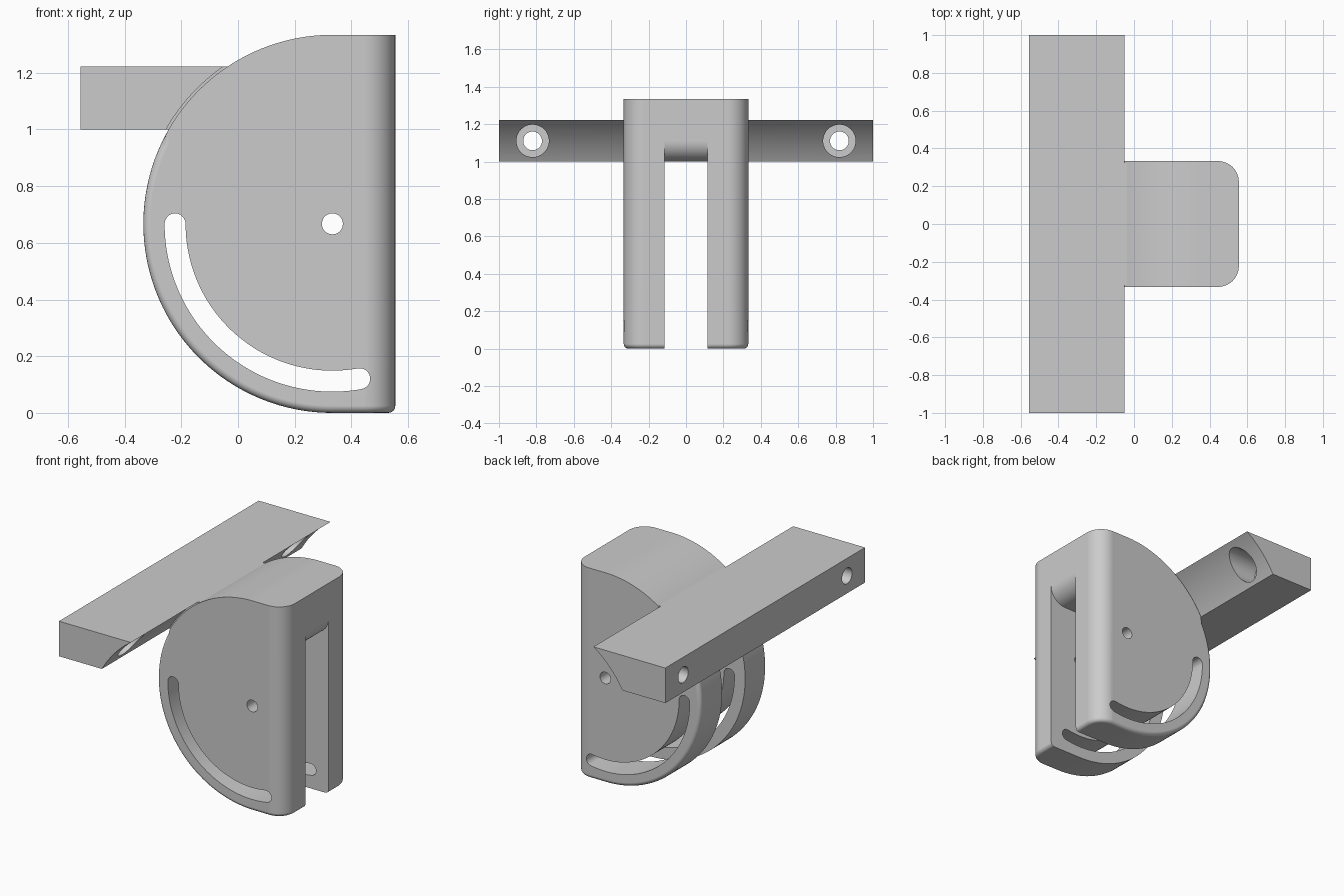
import bpy, bmesh, math

cube = bpy.data.objects.get("Cube")
if cube:
    bpy.data.objects.remove(cube, do_unlink=True)

PIVOT_X, PIVOT_Z, RADIUS = 0.333, 0.667, 0.667
BACK_X, HALF_WIDTH, SHELF_Z, BAR_TOP = 0.555, 0.333, 1.0, 1.222

grey = bpy.data.materials.new("plain grey")
grey.use_nodes = True
grey.diffuse_color = (0.6, 0.6, 0.6, 1)
grey.node_tree.nodes["Principled BSDF"].inputs["Base Color"].default_value = (0.6, 0.6, 0.6, 1)


def arc(cx, cz, r, start, end, steps):
    """Points of an arc in the x-z plane, angles in degrees."""
    angles = [math.radians(start + (end - start) * i / steps) for i in range(steps + 1)]
    return [(cx + r * math.cos(a), cz + r * math.sin(a)) for a in angles]


def extrude(name, profile, y0, y1):
    """Prism from an x-z profile, running from y0 to y1."""
    bm = bmesh.new()
    face = bm.faces.new([bm.verts.new((x, y0, z)) for x, z in profile])
    geom = bmesh.ops.extrude_face_region(bm, geom=[face])["geom"]
    verts = [v for v in geom if isinstance(v, bmesh.types.BMVert)]
    bmesh.ops.translate(bm, verts=verts, vec=(0, y1 - y0, 0))
    bmesh.ops.recalc_face_normals(bm, faces=bm.faces)
    return finish(name, bm)


def finish(name, bm):
    mesh = bpy.data.meshes.new(name)
    bm.to_mesh(mesh)
    bm.free()
    mesh.materials.append(grey)
    obj = bpy.data.objects.new(name, mesh)
    bpy.context.collection.objects.link(obj)
    return obj


def activate(obj):
    bpy.ops.object.select_all(action='DESELECT')
    obj.select_set(True)
    bpy.context.view_layer.objects.active = obj


def combine(obj, other, operation='DIFFERENCE'):
    activate(obj)
    mod = obj.modifiers.new("combine", 'BOOLEAN')
    mod.object, mod.operation, mod.solver = other, operation, 'EXACT'
    bpy.ops.object.modifier_apply(modifier=mod.name)
    bpy.data.objects.remove(other, do_unlink=True)


def bore(obj, r, x0, x1, y, z):
    """Drill a round hole along x."""
    bpy.ops.mesh.primitive_cylinder_add(vertices=40, radius=r, depth=x1 - x0,
                                        location=((x0 + x1) / 2, y, z),
                                        rotation=(0, math.pi / 2, 0))
    combine(obj, bpy.context.object)


def smooth(obj):
    activate(obj)
    bpy.ops.object.shade_smooth_by_angle(angle=math.radians(30))
    mod = obj.modifiers.new("flat caps", 'WEIGHTED_NORMAL')
    mod.keep_sharp = True


# Housing: half disc with a straight back
housing = extrude("housing", [(BACK_X, 0), (BACK_X, 2 * RADIUS)]
                  + arc(PIVOT_X, PIVOT_Z, RADIUS, 90, 270, 90), -HALF_WIDTH, HALF_WIDTH)

# Round the upright back corners, then the lower rim
bm = bmesh.new()
bm.from_mesh(housing.data)
corners = [e for e in bm.edges if all(v.co.x > BACK_X - 0.01 for v in e.verts)
           and abs(e.verts[0].co.z - e.verts[1].co.z) > 1]
bmesh.ops.bevel(bm, geom=corners, offset=0.11, segments=12, profile=0.5, affect='EDGES')
rim = [e for e in bm.edges if all(v.co.z < SHELF_Z for v in e.verts)
       and e.calc_face_angle(0) > 1]
bmesh.ops.bevel(bm, geom=rim, offset=0.025, segments=4, profile=0.5, affect='EDGES')
bm.to_mesh(housing.data)
bm.free()

# Central gap with a rounded lip at the back
gap = [(-1, -1), (1, -1), (1, 1.11)] + arc(0.445, 1.11, 0.11, 0, -90, 12) + [(-1, SHELF_Z)]
combine(housing, extrude("gap_cutter", gap, -0.115, 0.115))

# Pivot hole and curved adjustment slot
combine(housing, extrude("pivot_cutter", arc(PIVOT_X, PIVOT_Z, 0.037, 0, 350, 35), -1, 1))
slot_r, slot_w, slot_end = 0.555, 0.037, 280
end = math.radians(slot_end)
slot = arc(PIVOT_X, PIVOT_Z, slot_r + slot_w, 180, slot_end, 50)
slot += arc(PIVOT_X + slot_r * math.cos(end), PIVOT_Z + slot_r * math.sin(end),
            slot_w, slot_end, slot_end + 180, 12)[1:-1]
slot += arc(PIVOT_X, PIVOT_Z, slot_r - slot_w, slot_end, 180, 50)
slot += arc(PIVOT_X - slot_r, PIVOT_Z, slot_w, 0, 180, 12)[1:-1]
combine(housing, extrude("slot_cutter", slot, -1, 1))
smooth(housing)


def bar_profile(r):
    """Bar section whose inner side follows a circle about the pivot."""
    low, high = (180 - math.degrees(math.asin((z - PIVOT_Z) / r)) for z in (SHELF_Z, BAR_TOP))
    return [(-BACK_X, BAR_TOP), (-BACK_X, SHELF_Z)] + arc(PIVOT_X, PIVOT_Z, r, low, high, 16)


# Mounting bar, joined to the housing by a slightly deeper middle
bar = extrude("mounting_bar", bar_profile(0.675), -1, 1)
combine(bar, extrude("bar_middle", bar_profile(0.662), -0.325, 0.325), 'UNION')

# Counterbored screw holes
for side in (-1, 1):
    bore(bar, 0.05, -1, 1, side * 0.82, 1.111)
    bore(bar, 0.087, -0.333, 1, side * 0.82, 1.111)
smooth(bar)
